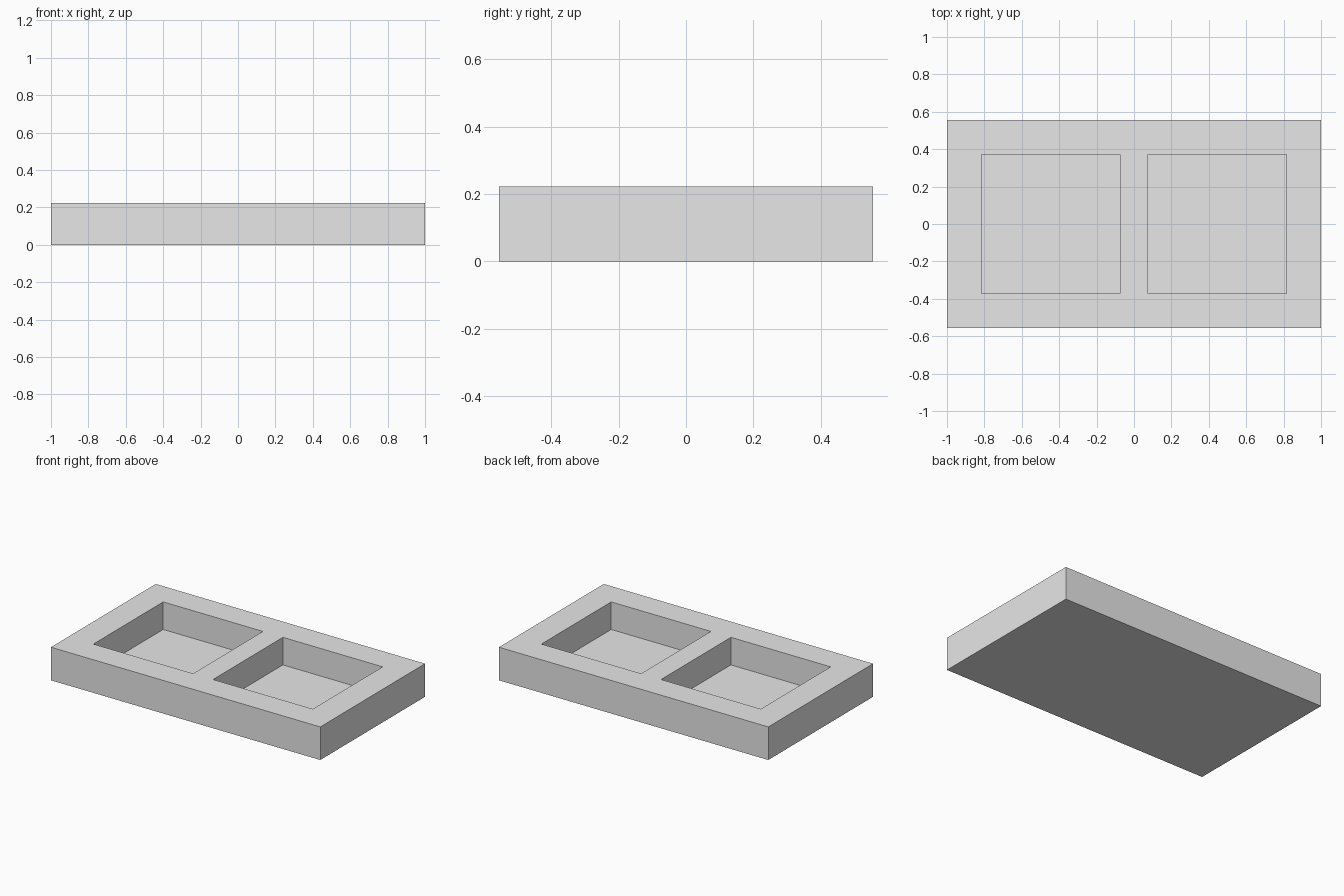
import bpy

cube = bpy.data.objects.get("Cube")
if cube:
    bpy.data.objects.remove(cube, do_unlink=True)

U = 2 / 27                      # module: the tray is 27 x 15 x 3 modules
FLOOR = 0.5 * U                 # thickness left under the pockets

grey = bpy.data.materials.new("light_grey")
grey.use_nodes = True
colour = (0.8, 0.8, 0.8, 1)
grey.diffuse_color = colour
grey.node_tree.nodes["Principled BSDF"].inputs["Base Color"].default_value = colour


def box(name, size, base):
    """Box whose bottom face is centred on base."""
    x, y, z = base
    bpy.ops.mesh.primitive_cube_add(size=1, location=(x, y, z + size[2] / 2))
    obj = bpy.context.object
    obj.name = name
    obj.scale = size
    bpy.ops.object.transform_apply(location=True, rotation=False, scale=True)
    obj.data.materials.append(grey)
    return obj


# Solid tray block
tray = box("tray", (27 * U, 15 * U, 3 * U), (0, 0, 0))

# Two square pockets, open at the top
for side, name in ((-1, "right_pocket"), (1, "left_pocket")):
    cutter = box(name + "_cutter", (10 * U, 10 * U, 3 * U), (side * 6 * U, 0, FLOOR))
    cutter.hide_render = True
    cut = tray.modifiers.new(name, 'BOOLEAN')
    cut.operation = 'DIFFERENCE'
    cut.solver = 'EXACT'
    cut.object = cutter
    bpy.context.view_layer.objects.active = tray
    bpy.ops.object.modifier_apply(modifier=cut.name)
    bpy.data.objects.remove(cutter, do_unlink=True)
